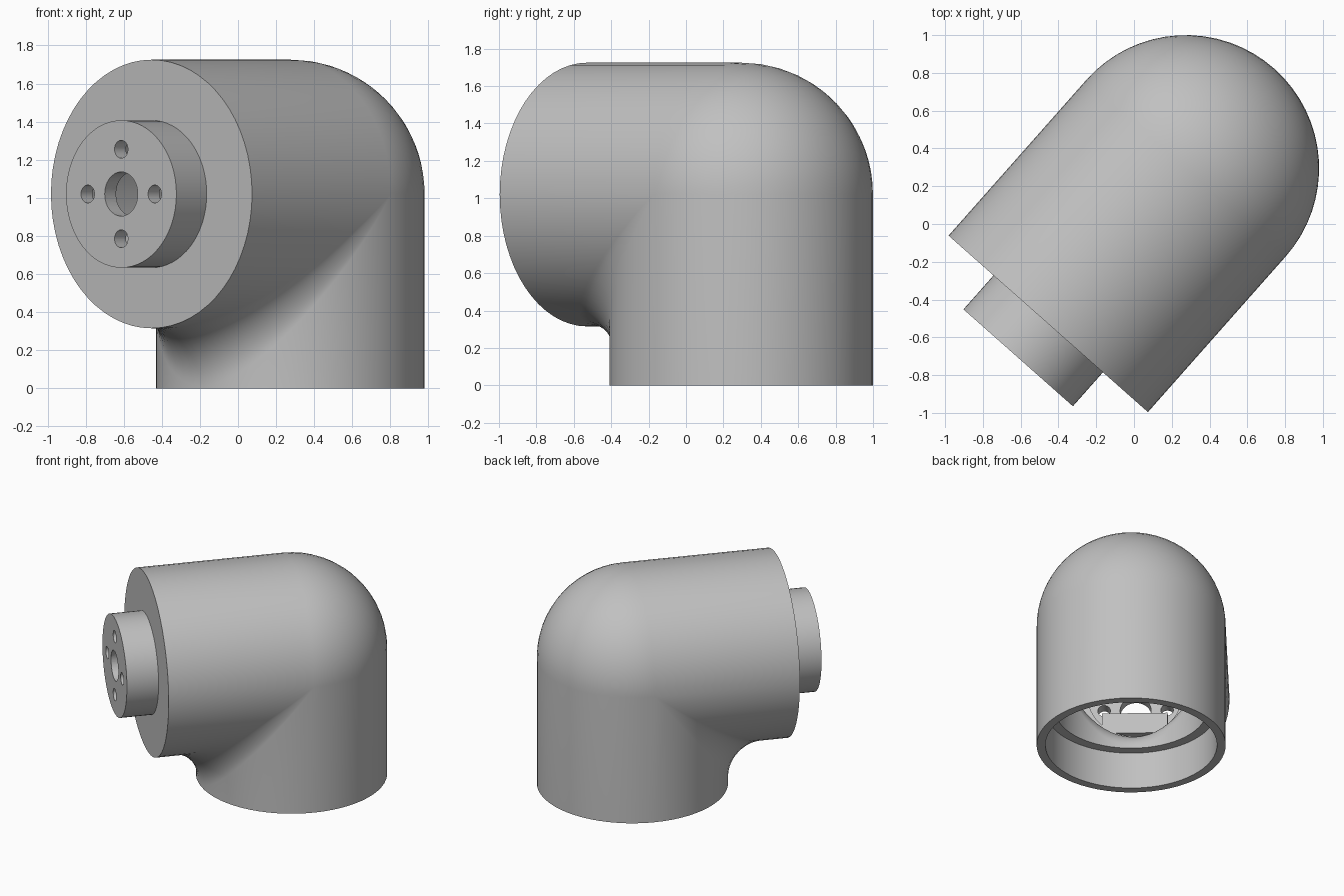
import bpy, bmesh, math
from mathutils import Vector, Matrix

if "Cube" in bpy.data.objects:
    bpy.data.objects.remove(bpy.data.objects["Cube"])

SIDES = 64
ARC = 14
AXIS_Z = 1.02                      # height of the arm axis
R, R_IN, R_BORE = 0.705, 0.565, 0.64
ARM_END, PLATE = 1.10, 1.03        # arm face and back of its end plate
LEDGE = 0.30                       # depth of the base socket
BOSS, BOSS_IN = 0.387, 0.35
BOSS_END, CAP = 1.34, 1.25

# Local frame: u across, d along the arm, z up, origin on the base axis
FWD = Vector((-0.663, -0.749, 0)).normalized()
SIDE = Vector((-FWD.y, FWD.x, 0))
FRAME = Matrix((SIDE, FWD, (0, 0, 1))).transposed().to_4x4()
FRAME = Matrix.Translation((0.275, 0.295, 0)) @ FRAME

grey = bpy.data.materials.new("plain_grey")
grey.use_nodes = True
COLOUR = (0.53, 0.53, 0.53, 1)
grey.diffuse_color = COLOUR
grey.node_tree.nodes["Principled BSDF"].inputs["Base Color"].default_value = COLOUR


def finish(name, bm):
    bmesh.ops.remove_doubles(bm, verts=bm.verts, dist=0.0001)
    bmesh.ops.transform(bm, matrix=FRAME, verts=bm.verts)
    bmesh.ops.recalc_face_normals(bm, faces=bm.faces)
    mesh = bpy.data.meshes.new(name)
    bm.to_mesh(mesh)
    bm.free()
    mesh.materials.append(grey)
    obj = bpy.data.objects.new(name, mesh)
    bpy.context.collection.objects.link(obj)
    return obj


def smooth(obj):
    bpy.ops.object.select_all(action='DESELECT')
    obj.select_set(True)
    bpy.context.view_layer.objects.active = obj
    bpy.ops.object.shade_smooth_by_angle(angle=math.radians(35))


def skin(name, outline, closed):
    """Join the outlines at every angle round the tube."""
    bm = bmesh.new()
    rows = [[bm.verts.new(p) for p in outline(2 * math.pi * i / SIDES)]
            for i in range(SIDES)]
    count = len(rows[0])
    for i, row in enumerate(rows):
        after = rows[(i + 1) % SIDES]
        for j in range(count if closed else count - 1):
            k = (j + 1) % count
            bm.faces.new((row[j], row[k], after[k], after[j]))
    return finish(name, bm)


def base_point(a, radius, z):
    return (radius * math.sin(a), radius * math.cos(a), z)


def arm_point(a, radius, d):
    return (radius * math.sin(a), d, AXIS_Z - radius * math.cos(a))


def bend(a, radius, fillet):
    """Quarter turn: domed on the outside, filleted in the inner corner."""
    u, s = radius * math.sin(a), radius * math.cos(a)
    c = math.sin(a) ** 2
    r = -s if s < 0 else fillet * math.sqrt((1 - c) / (1 + c))
    points = []
    for i in range(ARC + 1):
        t = math.pi - math.pi / 2 * i / ARC
        points.append((u, s + r + r * math.cos(t), AXIS_Z - s - r + r * math.sin(t)))
    return points


# Hollow elbow housing with a stepped socket in its base
def housing_outline(a):
    return ([arm_point(a, BOSS_IN, PLATE), arm_point(a, R_IN, PLATE)]
            + bend(a, R_IN, 0.14)[::-1]
            + [base_point(a, R_IN, LEDGE), base_point(a, R_BORE, LEDGE),
               base_point(a, R_BORE, 0), base_point(a, R, 0)]
            + bend(a, R, 0.30)
            + [arm_point(a, R, ARM_END), arm_point(a, BOSS_IN, ARM_END)])


smooth(skin("elbow_housing", housing_outline, True))


# Cup-shaped output flange
def flange_outline(a):
    profile = ((0, CAP), (BOSS_IN, CAP), (BOSS_IN, ARM_END),
               (BOSS, ARM_END), (BOSS, BOSS_END), (0, BOSS_END))
    return [arm_point(a, r, d) for r, d in profile]


flange = skin("output_flange", flange_outline, False)

# Centre hole and four bolt holes
holes = [(0, 0, 0.116)]
for i in range(4):
    t = i * math.pi / 2
    holes.append((0.235 * math.cos(t), 0.235 * math.sin(t), 0.047))
cut = bmesh.new()
for u, z, radius in holes:
    place = Matrix.Translation((u, (CAP + BOSS_END) / 2, AXIS_Z + z))
    bmesh.ops.create_cone(cut, cap_ends=True, segments=32, radius1=radius,
                          radius2=radius, depth=0.3,
                          matrix=place @ Matrix.Rotation(math.pi / 2, 4, 'X'))
cutter = finish("hole_cutter", cut)
cutter.hide_render = True
mod = flange.modifiers.new("holes", 'BOOLEAN')
mod.operation = 'DIFFERENCE'
mod.solver = 'EXACT'
mod.object = cutter
bpy.context.view_layer.objects.active = flange
bpy.ops.object.modifier_apply(modifier=mod.name)
bpy.data.objects.remove(cutter)
smooth(flange)

# Block inside the arm, behind the flange
block = bmesh.new()
bmesh.ops.create_cube(block, size=1, matrix=Matrix.Translation((0, 1.06, 0.785))
                      @ Matrix.Diagonal((0.49, 0.06, 0.17, 1)))
finish("inner_block", block)
